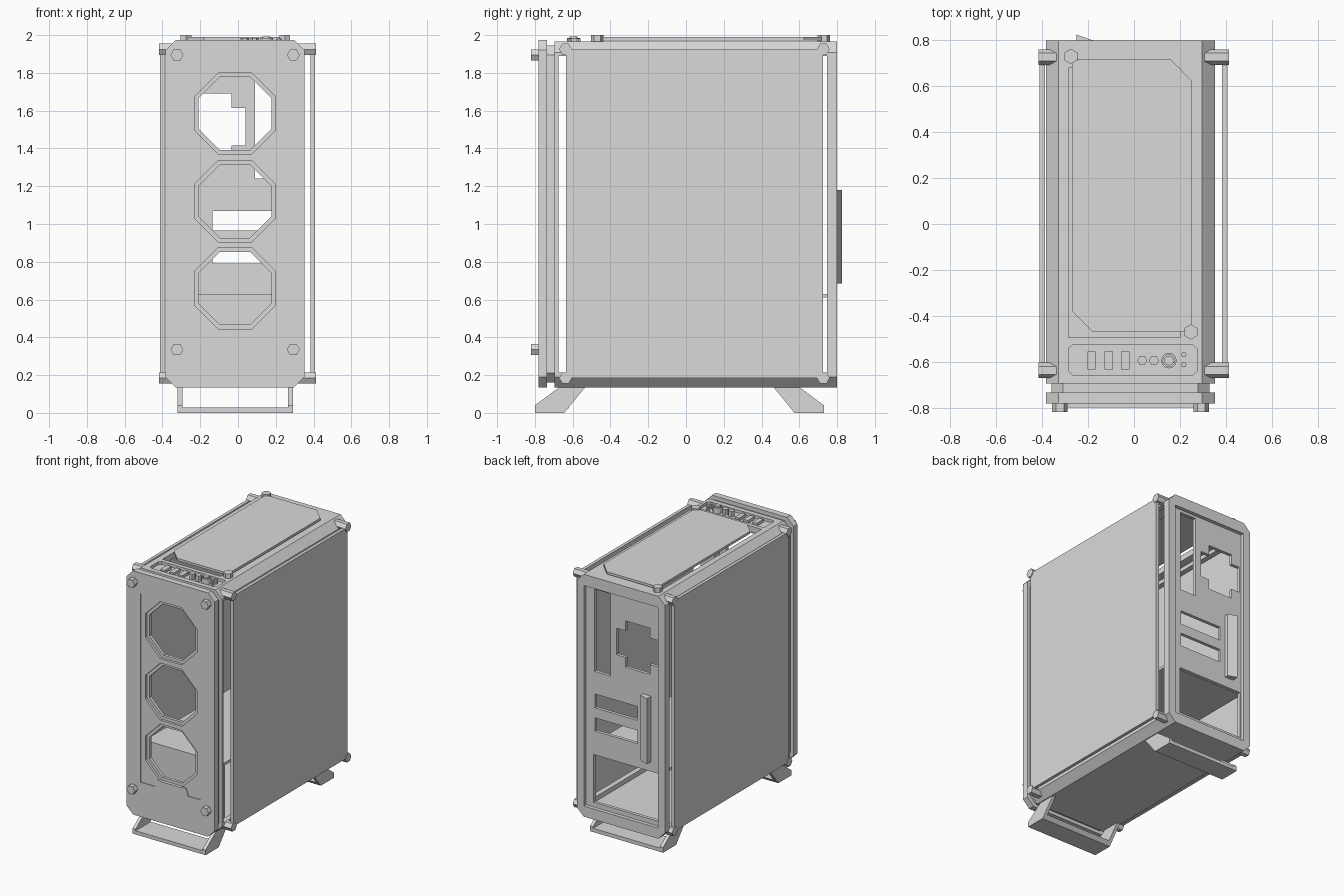
import bpy, bmesh, math
from mathutils import Vector

cube = bpy.data.objects.get("Cube")
if cube:
    bpy.data.objects.remove(cube, do_unlink=True)

GREY = (0.7, 0.7, 0.7, 1)
grey = bpy.data.materials.new("case grey")
grey.use_nodes = True
grey.diffuse_color = GREY
bsdf = next(n for n in grey.node_tree.nodes if n.type == 'BSDF_PRINCIPLED')
bsdf.inputs["Base Color"].default_value = GREY

MID = -0.016  # centre line of the chassis


def prism(name, points, axis, a, b):
    """Extrude a 2D outline along an axis from a to b."""
    place = {'x': lambda p, d: (d, p[0], p[1]),
             'y': lambda p, d: (p[0], d, p[1]),
             'z': lambda p, d: (p[0], p[1], d)}[axis]
    bm = bmesh.new()
    face = bm.faces.new([bm.verts.new(place(p, a)) for p in points])
    out = bmesh.ops.extrude_face_region(bm, geom=[face])
    shift = Vector(place((0, 0), b - a))
    bmesh.ops.translate(bm, vec=shift,
                        verts=[g for g in out["geom"] if isinstance(g, bmesh.types.BMVert)])
    bmesh.ops.recalc_face_normals(bm, faces=bm.faces)
    mesh = bpy.data.meshes.new(name)
    bm.to_mesh(mesh)
    bm.free()
    mesh.materials.append(grey)
    obj = bpy.data.objects.new(name, mesh)
    bpy.context.collection.objects.link(obj)
    return obj


def rect(u0, u1, v0, v1, c=0):
    """Rectangle outline, with cut corners when c is given."""
    if not c:
        return [(u0, v0), (u1, v0), (u1, v1), (u0, v1)]
    return [(u0 + c, v0), (u1 - c, v0), (u1, v0 + c), (u1, v1 - c),
            (u1 - c, v1), (u0 + c, v1), (u0, v1 - c), (u0, v0 + c)]


def ngon(u, v, r, n, start=0.0):
    return [(u + r * math.cos(start + math.tau * i / n),
             v + r * math.sin(start + math.tau * i / n)) for i in range(n)]


def octagon(u, v, half):
    return ngon(u, v, half / math.cos(math.pi / 8), 8, math.pi / 8)


def box(name, x0, x1, y0, y1, z0, z1):
    return prism(name, rect(x0, x1, y0, y1), 'z', z0, z1)


def cut(obj, cutters):
    """Subtract the cutters from the object and discard them."""
    for c in cutters:
        mod = obj.modifiers.new("cut", 'BOOLEAN')
        mod.operation, mod.solver, mod.object = 'DIFFERENCE', 'EXACT', c
    bpy.context.view_layer.update()
    graph = bpy.context.evaluated_depsgraph_get()
    mesh = bpy.data.meshes.new_from_object(obj.evaluated_get(graph))
    obj.modifiers.clear()
    obj.data = mesh
    for c in cutters:
        bpy.data.objects.remove(c, do_unlink=True)


# Chassis: chamfered tube with open sides, top and rear cut-outs
chassis = prism("chassis_frame", rect(-0.384, 0.352, 0.135, 1.965, 0.056), 'y', -0.695, 0.8)
cross = [(-0.035, 1.34), (-0.035, 1.415), (0.04, 1.415), (0.04, 1.615),
         (-0.035, 1.615), (-0.035, 1.69), (-0.24, 1.69), (-0.24, 1.615),
         (-0.31, 1.615), (-0.31, 1.415), (-0.24, 1.415), (-0.24, 1.34)]
cut(chassis, [
    box("cavity", -0.345, 0.313, -0.67, 0.745, 0.18, 1.92),
    box("side_opening", -0.6, 0.6, -0.675, 0.747, 0.215, 1.89),
    box("front_opening", -0.27, 0.235, -0.9, -0.6, 0.26, 1.85),
    box("top_opening", -0.285, 0.2, -0.495, 0.68, 1.8, 2.1),
    prism("control_recess", rect(-0.283, 0.274, -0.657, -0.527, 0.015), 'z', 1.943, 2.1),
    box("rear_recess", -0.325, 0.293, 0.772, 0.9, 0.215, 1.88),
    box("rear_vent", 0.09, 0.225, 0.7, 0.9, 1.24, 1.86),
    prism("rear_cross", cross, 'y', 0.7, 0.9),
    box("upper_slot", -0.135, 0.22, 0.7, 0.9, 0.965, 1.07),
    box("lower_slot", -0.135, 0.22, 0.7, 0.9, 0.79, 0.89),
    box("power_bay", -0.315, 0.23, 0.7, 0.9, 0.25, 0.61),
])

# Narrow neck between chassis and front plate
neck = prism("front_neck", rect(-0.36, 0.328, 0.16, 1.945, 0.05), 'y', -0.745, -0.69)
cut(neck, [box("neck_opening", -0.27, 0.235, -0.9, -0.6, 0.26, 1.85)])

# Front plate with sunken field and three octagonal vents
front = prism("front_plate", rect(-0.384, 0.352, 0.135, 1.975, 0.055), 'y', -0.782, -0.735)
field = [(-0.265, 1.82), (-0.265, 0.395), (-0.148, 0.395), (-0.127, 0.452),
         (0.111, 0.452), (0.132, 0.395), (0.234, 0.395), (0.234, 1.82)]
cutters = [prism("field", field, 'y', -0.9, -0.776)]
for z in (1.585, 1.12, 0.66):
    cutters.append(prism("vent_lip", octagon(MID, z, 0.215), 'y', -0.9, -0.758))
    cutters.append(prism("vent", octagon(MID, z, 0.193), 'y', -0.9, -0.6))
cut(front, cutters)

# Inner shroud over the power bay
box("shroud_top", -0.345, 0.313, -0.62, 0.745, 0.61, 0.63)
box("shroud_front", -0.345, 0.313, -0.62, -0.6, 0.18, 0.612)

# Side panels standing off the chassis
box("right_panel", -0.412, -0.388, -0.635, 0.725, 0.185, 1.925)
box("left_panel", 0.383, 0.407, -0.635, 0.725, 0.185, 1.925)

# Hexagonal bolts for the side panels and front plate
for y in (-0.638, 0.727):
    for z in (0.185, 1.925):
        prism("right_bolt", ngon(y, z, 0.034, 6), 'x', -0.417, -0.33)
        prism("left_bolt", ngon(y, z, 0.034, 6), 'x', 0.3, 0.413)
for x in (-0.323, 0.293):
    for z in (0.335, 1.895):
        prism("front_bolt", ngon(x, z, 0.034, 6), 'y', -0.82, -0.77)

# Raised top panel with two cut corners and two bolts
top = [(-0.27, 0.72), (-0.27, -0.38), (-0.18, -0.47), (0.25, -0.47),
       (0.25, 0.625), (0.157, 0.72)]
prism("top_panel", top, 'z', 1.972, 1.99)
for x, y in ((-0.275, 0.73), (0.248, -0.47)):
    prism("top_bolt", ngon(x, y, 0.033, 6, math.pi / 2), 'z', 1.95, 2.0)

# Control strip: ports, sockets and power button
Y = -0.595
for x in (-0.185, -0.11, -0.038):
    box("port", x - 0.018, x + 0.018, Y - 0.04, Y + 0.04, 1.935, 1.965)
for x in (0.036, 0.087):
    prism("audio_socket", ngon(x, Y, 0.022, 6), 'z', 1.935, 1.985)
button = prism("power_button_ring", ngon(0.152, Y, 0.034, 12), 'z', 1.935, 1.985)
cut(button, [prism("ring_hole", ngon(0.152, Y, 0.026, 12), 'z', 1.97, 2.1)])
prism("power_button", ngon(0.152, Y, 0.021, 12), 'z', 1.96, 1.993)
for y in (-0.57, -0.613):
    prism("small_button", ngon(0.217, y, 0.012, 6), 'z', 1.935, 1.982)

# Wedge cover on the rear wall
wedge = [(-0.25, 0.765), (-0.18, 0.765), (-0.18, 0.8), (-0.25, 0.825)]
prism("rear_slot_cover", wedge, 'z', 0.685, 1.18)

# Feet: splayed legs joined by a flat bar, mirrored front to back
leg = [(-0.8, 0), (-0.645, 0), (-0.53, 0.14), (-0.665, 0.14), (-0.8, 0.04)]
bar = [(-0.8, 0), (-0.645, 0), (-0.62, 0.028), (-0.8, 0.028)]
for label, sign, shift in (("front", 1, 0), ("back", -1, -0.07)):
    def flip(pts):
        return [(sign * y + shift, z) for y, z in pts]
    prism(label + "_foot_bar", flip(bar), 'x', -0.319, 0.289)
    prism(label + "_foot_right_leg", flip(leg), 'x', -0.32, -0.295)
    prism(label + "_foot_left_leg", flip(leg), 'x', 0.265, 0.29)
